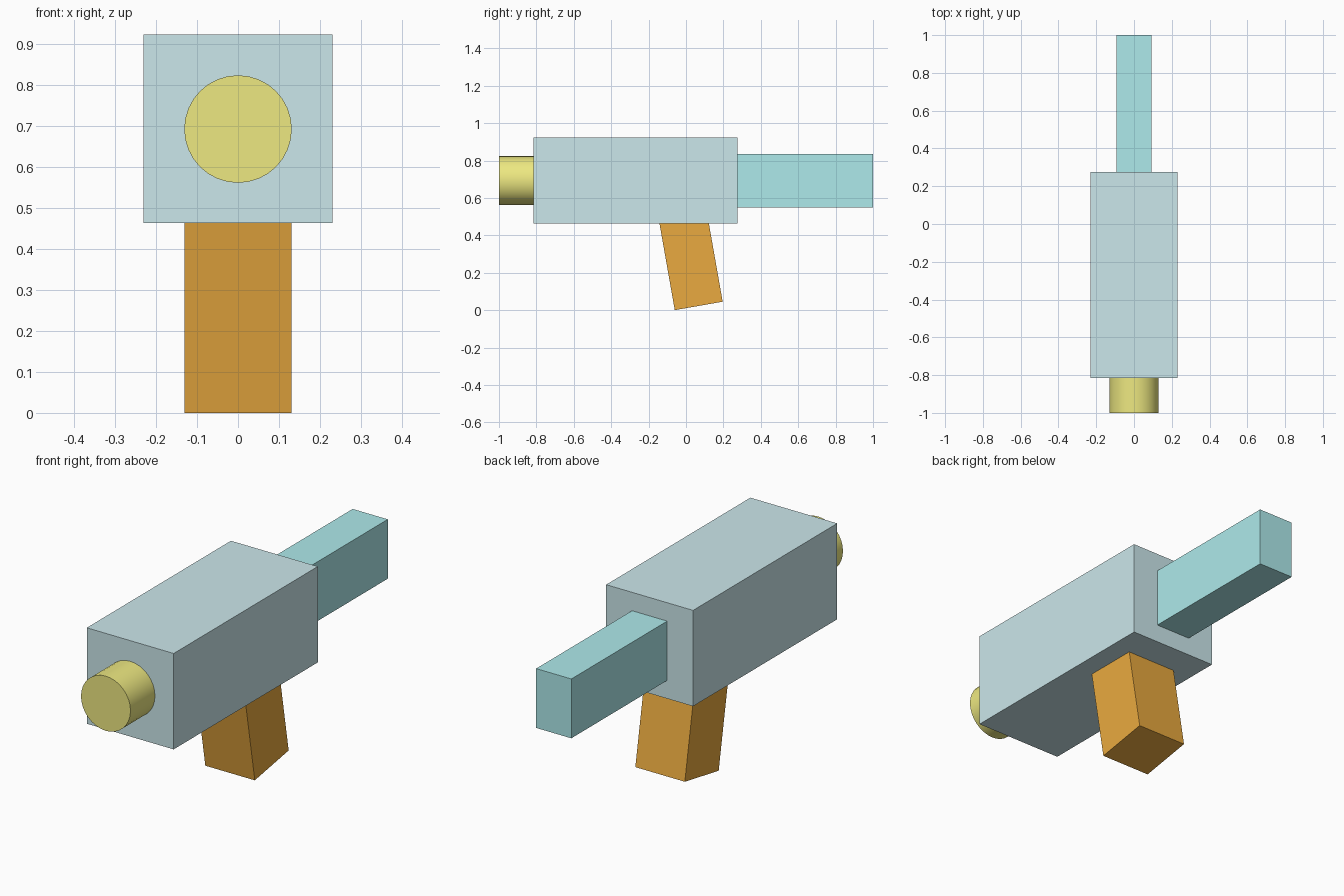
import bpy
from math import radians, sin, cos

if "Cube" in bpy.data.objects:
    bpy.data.objects.remove(bpy.data.objects["Cube"])


def paint(obj, name, color):
    obj.name = name
    mat = bpy.data.materials.new(name + "_color")
    mat.diffuse_color = (*color, 1)
    mat.use_nodes = True
    mat.node_tree.nodes["Principled BSDF"].inputs["Base Color"].default_value = mat.diffuse_color
    obj.data.materials.append(mat)


def box(name, center, size, color, tilt=0):
    bpy.ops.mesh.primitive_cube_add(size=1, location=center, rotation=(tilt, 0, 0))
    obj = bpy.context.object
    obj.scale = size
    bpy.ops.object.transform_apply(location=False, rotation=False, scale=True)
    paint(obj, name, color)


# Main housing and rear stock
box("body", (0, -0.27, 0.6925), (0.46, 1.09, 0.459), (0.60, 0.80, 0.83))
box("stock", (0, 0.6325, 0.692), (0.186, 0.735, 0.284), (0.42, 0.82, 0.83))

# Grip leaning 10 degrees, its top sunk into the body
tilt, length = radians(10), 0.52
box("grip", (0, 0.068 - sin(tilt) * length / 2, 0.0226 + cos(tilt) * length / 2),
    (0.262, 0.26, length), (0.82, 0.40, 0.05), tilt)

# Round muzzle at the front
bpy.ops.mesh.primitive_cylinder_add(vertices=32, radius=0.131, depth=0.2,
                                    location=(0, -0.9, 0.692), rotation=(radians(90), 0, 0))
bpy.ops.object.shade_smooth_by_angle(angle=radians(30))
paint(bpy.context.object, "muzzle", (0.85, 0.81, 0.22))
